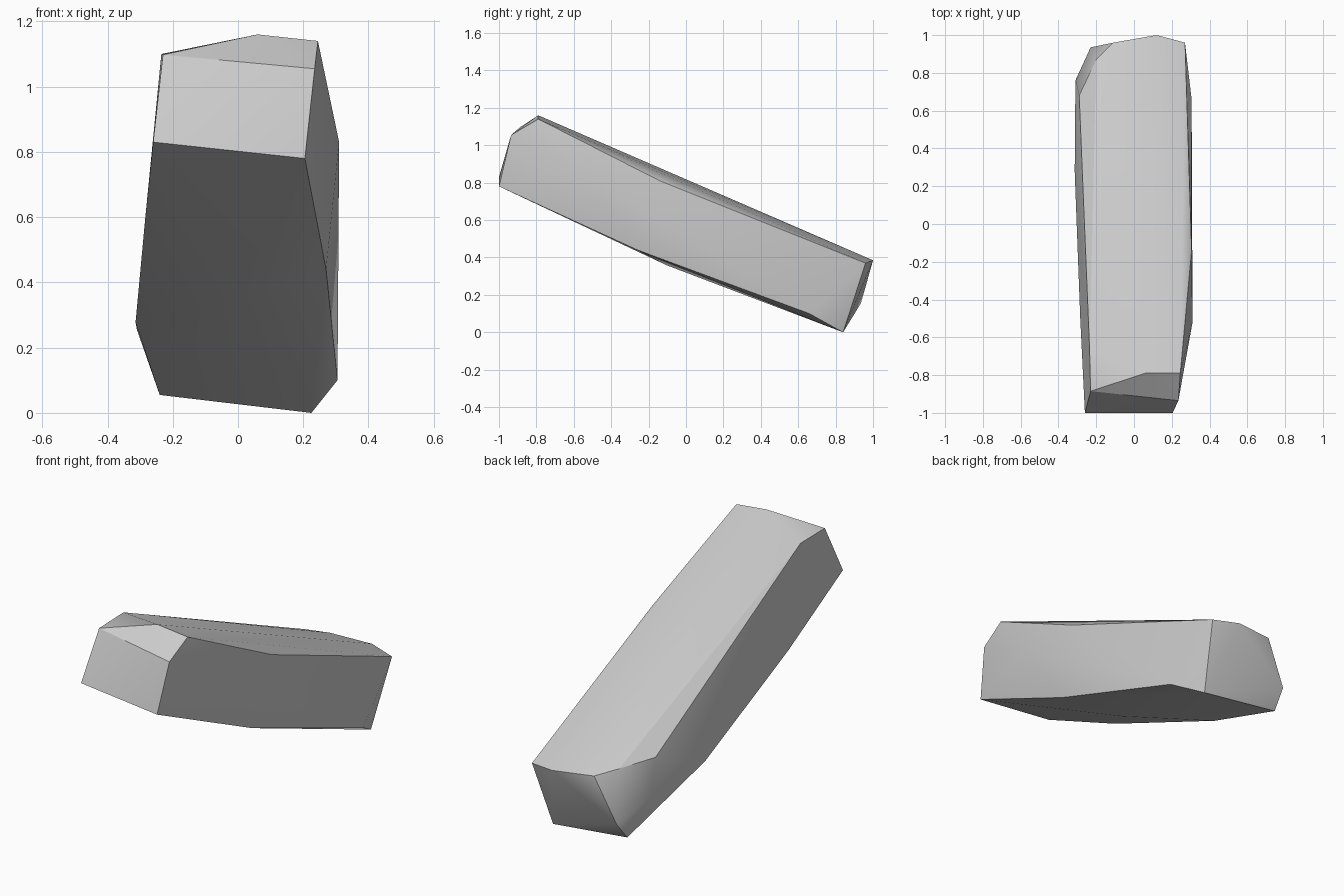
import bpy
import bmesh
import math

default_cube = bpy.data.objects.get("Cube")
if default_cube:
    bpy.data.objects.remove(default_cube, do_unlink=True)


def make_material(name, colour):
    material = bpy.data.materials.new(name)
    material.use_nodes = True
    material.diffuse_color = colour
    material.node_tree.nodes["Principled BSDF"].inputs["Base Color"].default_value = colour
    return material


def make_faceted_stone(name, corners, material):
    """Wrap a tight convex skin around the chiselled corners."""
    bm = bmesh.new()
    for corner in corners:
        bm.verts.new(corner)
    result = bmesh.ops.convex_hull(bm, input=bm.verts[:])
    bm.verts.ensure_lookup_table()
    loose = [v for v in bm.verts if not v.link_faces]
    if loose:
        bmesh.ops.delete(bm, geom=loose, context="VERTS")
    bmesh.ops.recalc_face_normals(bm, faces=bm.faces[:])
    mesh = bpy.data.meshes.new(name)
    bm.to_mesh(mesh)
    bm.free()
    mesh.materials.append(material)
    stone = bpy.data.objects.new(name, mesh)
    bpy.context.collection.objects.link(stone)
    return stone


# Raised front end: lower edge, then the chamfer above it
front_end = [
    (-.26, -1, .83), (.205, -1, .78),
    (-.23, -.885, 1.098), (.235, -.935, 1.055),
]

# Upper slab outline, from the front end down to the back
upper_edge = [
    (.06, -.79, 1.16), (.245, -.79, 1.14), (-.235, -.665, 1.1),
    (.305, -.14, .81), (-.29, .68, .445), (-.2, .87, .43),
    (-.11, .96, .4), (.12, 1, .385), (.27, .96, .37),
]

# Bulges on the flanks and the chipped back corner
flanks = [(.31, -.52, .83), (-.31, .76, .255), (-.23, .935, .155)]

# Underside outline with a slight belly
underside = [
    (.27, -.26, .44), (-.285, -.49, .59), (0, -.1, .357),
    (-.314, .28, .278), (.305, .66, .1),
    (-.24, .855, .055), (.225, .84, 0),
]

grey = make_material("stone grey", (.6, .6, .6, 1))
stone = make_faceted_stone(
    "leaning_stone", front_end + upper_edge + flanks + underside, grey)

# Soft faces with crisp chiselled edges
bpy.ops.object.select_all(action="DESELECT")
stone.select_set(True)
bpy.context.view_layer.objects.active = stone
bpy.ops.object.shade_smooth_by_angle(angle=math.radians(30))
